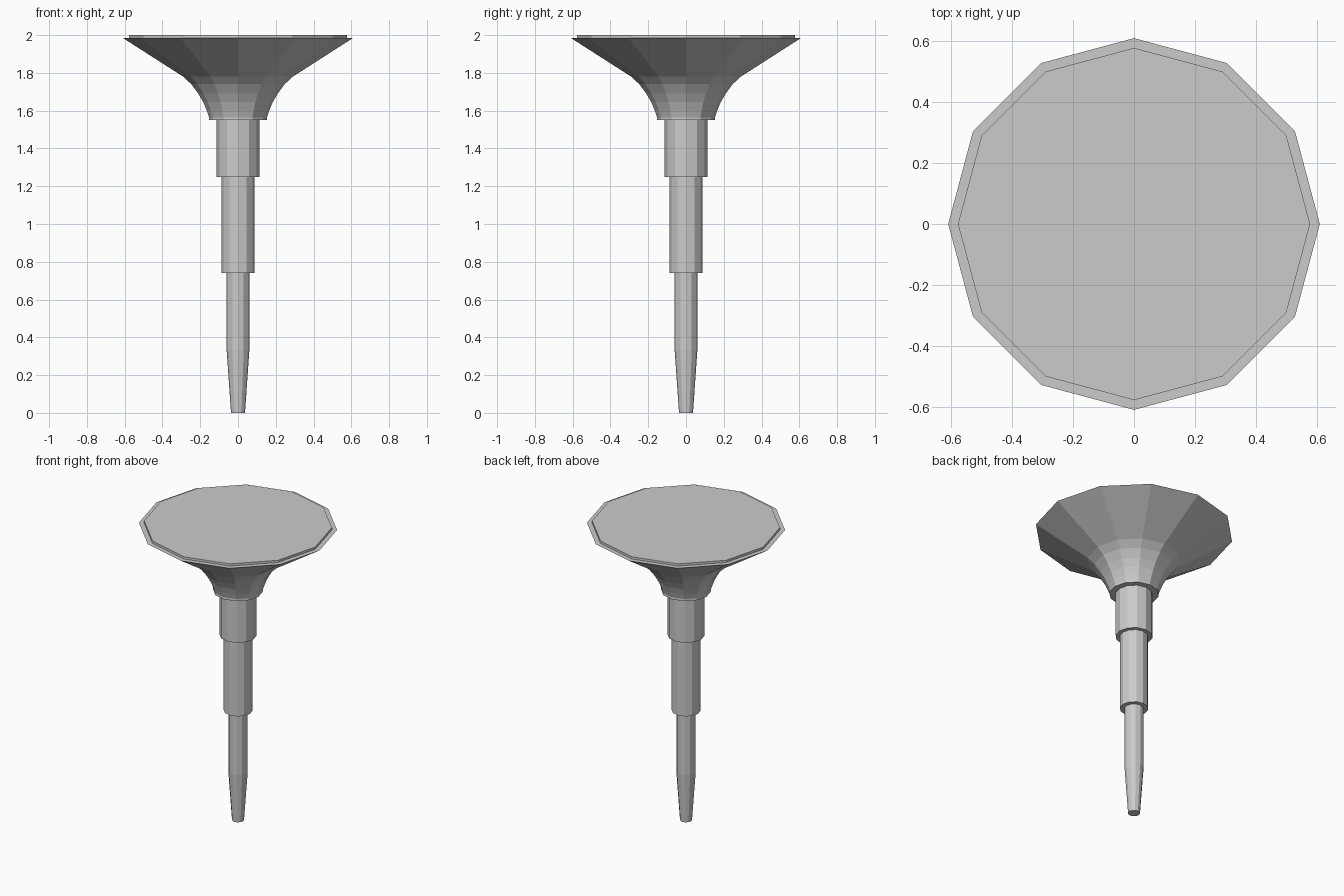
import bpy, bmesh
from math import cos, sin, pi

if "Cube" in bpy.data.objects:
    bpy.data.objects.remove(bpy.data.objects["Cube"])

SIDES = 12


def lathe(name, profile):
    """Closed 12-sided turned solid from (radius, z) points, bottom to top."""
    bm = bmesh.new()
    rings = [[bm.verts.new((r * cos(2 * pi * i / SIDES), r * sin(2 * pi * i / SIDES), z))
              for i in range(SIDES)] for r, z in profile]
    for a, b in zip(rings, rings[1:]):
        for i in range(SIDES):
            j = (i + 1) % SIDES
            bm.faces.new((a[i], a[j], b[j], b[i]))
    bm.faces.new(rings[0][::-1])
    bm.faces.new(rings[-1])
    mesh = bpy.data.meshes.new(name)
    bm.to_mesh(mesh)
    bm.free()
    obj = bpy.data.objects.new(name, mesh)
    bpy.context.collection.objects.link(obj)
    return obj


# Stepped stem: tapered tip, middle sleeve, upper sleeve
lathe("tapered_stem", [(0.037, 0), (0.06, 0.33), (0.06, 0.74)])
lathe("middle_sleeve", [(0.088, 0.74), (0.088, 1.25)])
lathe("upper_sleeve", [(0.114, 1.25), (0.114, 1.55)])

# Flared head with a small collar ring and a shallow raised top plate
lathe("flared_head", [(0.153, 1.55), (0.153, 1.565), (0.165, 1.60), (0.184, 1.645),
                      (0.21, 1.69), (0.247, 1.74), (0.29, 1.78), (0.61, 1.985),
                      (0.578, 1.985), (0.578, 2.0)])
